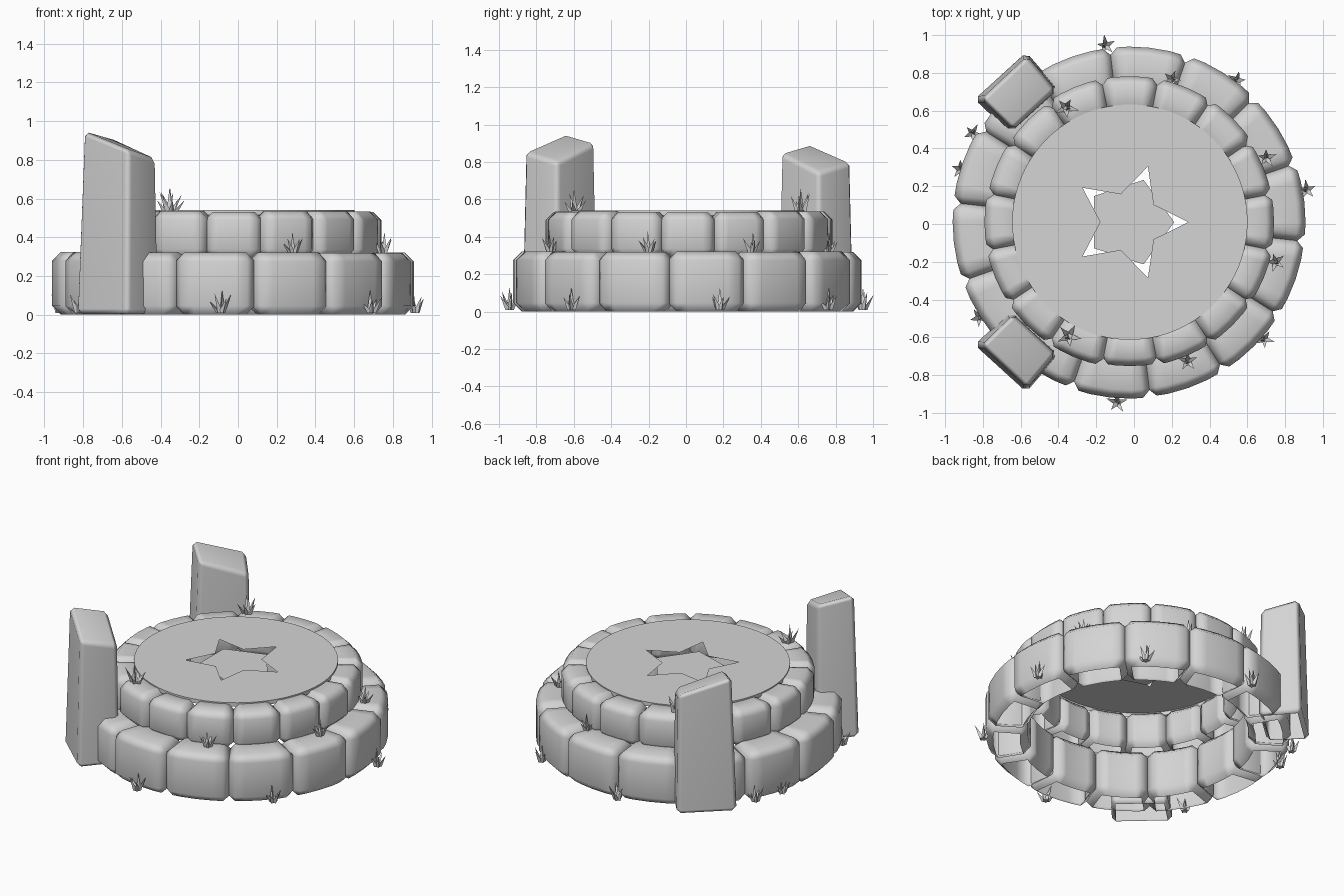
import bpy, bmesh, random
from math import sin, cos, pi, radians
from mathutils import Vector

random.seed(4)
cube = bpy.data.objects.get("Cube")
if cube:
    bpy.data.objects.remove(cube, do_unlink=True)

CX, CY = -0.022, 0.01   # common centre of the rings
GREY = (0.66, 0.66, 0.66, 1)

stone = bpy.data.materials.new("stone_grey")
stone.use_nodes = True
stone.diffuse_color = GREY
stone.node_tree.nodes["Principled BSDF"].inputs["Base Color"].default_value = GREY


def make_object(name, bm):
    mesh = bpy.data.meshes.new(name)
    bm.to_mesh(mesh)
    bm.free()
    mesh.materials.append(stone)
    obj = bpy.data.objects.new(name, mesh)
    bpy.context.collection.objects.link(obj)
    return obj


def make_stone(name, bm, bevel):
    """Chamfer the hard edges, open the underside and shade smoothly."""
    bmesh.ops.recalc_face_normals(bm, faces=bm.faces)
    hard = [e for e in bm.edges if e.calc_face_angle(0) > radians(40)]
    bmesh.ops.bevel(bm, geom=hard, offset=bevel, segments=1, profile=0.5,
                    affect="EDGES", clamp_overlap=True)
    bm.normal_update()
    under = [f for f in bm.faces if f.normal.z < -0.95]
    bmesh.ops.delete(bm, geom=under, context="FACES")
    for face in bm.faces:
        face.smooth = True
    obj = make_object(name, bm)
    obj.modifiers.new("flat_face_shading", "WEIGHTED_NORMAL")


def arc_block(bm, a0, a1, r_in, r_out, z0, z1, steps=4):
    """One wedge-shaped stone, swept along an arc."""
    rows = []
    for i in range(steps + 1):
        a = a0 + (a1 - a0) * i / steps
        rows.append([bm.verts.new((CX + r * cos(a), CY + r * sin(a), z))
                     for r, z in ((r_in, z0), (r_out, z0), (r_out, z1), (r_in, z1))])
    for p, q in zip(rows, rows[1:]):
        for k in range(4):
            n = (k + 1) % 4
            bm.faces.new((p[k], p[n], q[n], q[k]))
    bm.faces.new(rows[0])
    bm.faces.new(rows[-1][::-1])


def stone_ring(name, count, first_gap, r_in, r_out, z0, z1, bevel, overlap):
    bm = bmesh.new()
    step = 2 * pi / count
    for i in range(count):
        a = radians(first_gap) + i * step
        wobble = random.uniform(-0.007, 0.007)
        arc_block(bm, a - overlap, a + step + overlap, r_in, r_out + wobble,
                  z0, z1 + wobble / 2)
    make_stone(name, bm, bevel)


stone_ring("lower_stone_ring", 14, -6.3, 0.675, 0.934, 0.0, 0.322, 0.046, 0.01)
stone_ring("upper_stone_ring", 16, 11.25, 0.58, 0.768, 0.295, 0.533, 0.042, 0.014)


# Thin top disc with a star-shaped opening
def loop(bm, radii, z):
    n = len(radii)
    return [bm.verts.new((CX + r * cos(2 * pi * i / n), CY + r * sin(2 * pi * i / n), z))
            for i, r in enumerate(radii)]


def bridge(bm, a, b):
    n = len(a)
    for i in range(n):
        j = (i + 1) % n
        bm.faces.new((a[i], a[j], b[j], b[i]))


def star_radius(i, per_edge=8, tip=0.31, dip=0.155):
    """Radius of a straight-edged star in the i-th direction."""
    t = i % (2 * per_edge)
    t = min(t, 2 * per_edge - t)
    a, full = t * pi / 5 / per_edge, pi / 5
    return tip * dip * sin(full) / (tip * sin(a) + dip * sin(full - a))


bm = bmesh.new()
star = loop(bm, [star_radius(i) for i in range(80)], 0.542)
rim = loop(bm, [0.623] * 80, 0.542)
skirt = loop(bm, [0.623] * 80, 0.515)
bridge(bm, rim, star)
bridge(bm, skirt, rim)
make_object("top_disc", bm)

# Sunken five-sided plate beneath the star
bm = bmesh.new()
bm.faces.new(loop(bm, [0.235] * 5, 0.512))
make_object("star_floor", bm)


# Leaning standing stones with slanted tops
def pillar(name, side, drop):
    corners = [(-0.845, -0.64, 0.953), (-0.655, -0.46, 0.906),
               (-0.398, -0.69, 0.8), (-0.57, -0.89, 0.855)]
    mx = sum(c[0] for c in corners) / 4
    my = sum(c[1] for c in corners) / 4
    bm = bmesh.new()
    base, top = [], []
    for x, y, z in corners:
        base.append(bm.verts.new((x, CY + side * (y - CY), 0.005)))
        tx, ty = mx + (x - mx) * 0.88 + 0.01, my + (y - my) * 0.91
        top.append(bm.verts.new((tx, CY + side * (ty - CY), z - drop)))
    bridge(bm, base, top)
    bm.faces.new(base)
    bm.faces.new(top)
    make_stone(name, bm, 0.026)


pillar("front_pillar", 1, 0)
pillar("back_pillar", -1, 0.055)


# Grass tufts: pointed blades fanning out from a centre
def tuft(bm, x, y, z, size):
    turn = random.uniform(0, 2 * pi)
    for i in range(6):
        a = turn + i * 2 * pi / 5
        reach = random.uniform(0.045, 0.062) if i < 5 else 0.008
        height = random.uniform(0.06, 0.1) if i < 5 else 0.12
        out, across = Vector((cos(a), sin(a), 0)), Vector((-sin(a), cos(a), 0))
        c = Vector((x, y, z))
        base = [bm.verts.new(c + (out * o + across * s) * size)
                for o, s in ((0.0, -0.017), (0.025, 0.0), (0.0, 0.017))]
        tip = bm.verts.new(c + (out * reach + Vector((0, 0, height))) * size)
        bm.faces.new(base[::-1])
        for k in range(3):
            bm.faces.new((base[k], base[(k + 1) % 3], tip))


tufts = {
    "ground_grass": (0.01, 1.0, [(-0.15, 0.945), (0.545, 0.76), (0.915, 0.18),
                                 (0.69, -0.61), (-0.09, -0.945), (-0.82, -0.495),
                                 (-0.92, 0.29), (-0.855, 0.48)]),
    "ledge_grass": (0.315, 0.95, [(0.20, 0.765), (0.70, 0.35), (0.75, -0.2), (0.285, -0.725)]),
    "rim_grass": (0.52, 1.15, [(-0.36, 0.615), (-0.345, -0.595)]),
}
for name, (z, size, spots) in tufts.items():
    bm = bmesh.new()
    for x, y in spots:
        tuft(bm, x, y, z, size)
    make_object(name, bm)
